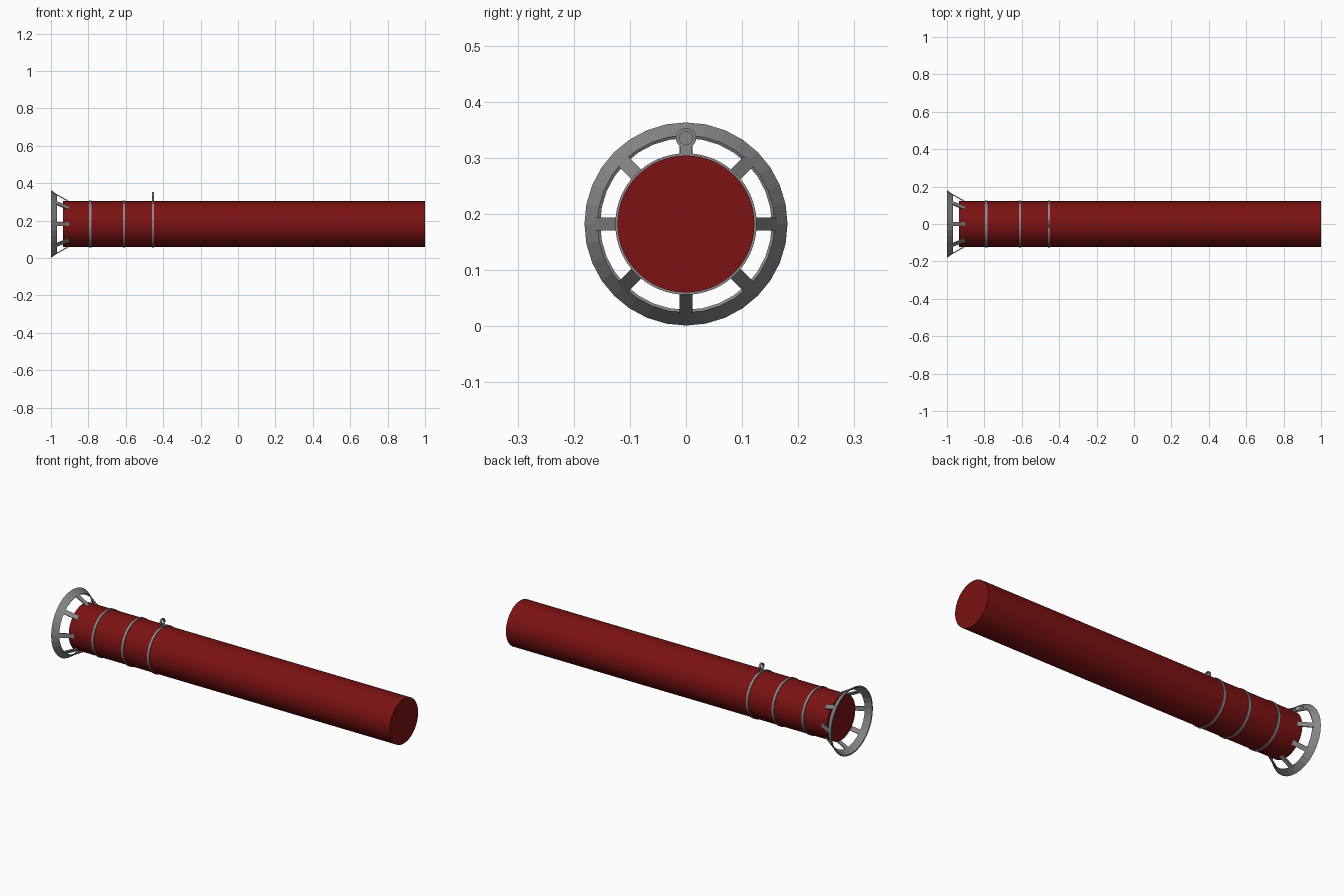
import bpy, bmesh, math
from mathutils import Matrix, Vector

if "Cube" in bpy.data.objects:
    bpy.data.objects.remove(bpy.data.objects["Cube"])

AXIS_Z = 0.182
BODY_R = 0.122


def material(name, color):
    m = bpy.data.materials.new(name)
    m.use_nodes = True
    m.diffuse_color = color
    m.node_tree.nodes["Principled BSDF"].inputs["Base Color"].default_value = color
    return m


red = material("dark red", (0.2, 0.006, 0.006, 1))
grey = material("steel grey", (0.25, 0.25, 0.25, 1))


def add_object(name, bm, mat):
    bmesh.ops.recalc_face_normals(bm, faces=bm.faces)
    mesh = bpy.data.meshes.new(name)
    bm.to_mesh(mesh)
    bm.free()
    mesh.materials.append(mat)
    obj = bpy.data.objects.new(name, mesh)
    bpy.context.collection.objects.link(obj)
    return obj


def lathe(name, profile, mat, steps, closed=True, z=AXIS_Z):
    """Spin (x, radius) points around a lengthwise axis at height z."""
    bm = bmesh.new()
    loops = []
    for i in range(steps):
        a = math.tau * i / steps
        loops.append([bm.verts.new((x, r * math.sin(a), z + r * math.cos(a)))
                      for x, r in profile])
    n = len(profile)
    for i in range(steps):
        a, b = loops[i], loops[(i + 1) % steps]
        for j in range(n if closed else n - 1):
            k = (j + 1) % n
            bm.faces.new((a[j], a[k], b[k], b[j]))
    if not closed:
        for j in (0, n - 1):
            bm.faces.new([loop[j] for loop in loops])
    return add_object(name, bm, mat)


def bar(name, start, end, width, thick, angle=0):
    """Flat bar between two (x, radius) points, turned around the long axis."""
    a, b = Vector((start[0], 0, start[1])), Vector((end[0], 0, end[1]))
    d = b - a
    bm = bmesh.new()
    bmesh.ops.create_cube(bm, size=1)
    bmesh.ops.scale(bm, vec=(d.length, width, thick), verts=bm.verts)
    tilt = Matrix.Rotation(-math.atan2(d.z, d.x), 4, 'Y')
    bm.transform(Matrix.Translation((0, 0, AXIS_Z)) @ Matrix.Rotation(angle, 4, 'X')
                 @ Matrix.Translation((a + b) / 2) @ tilt)
    return add_object(name, bm, grey)


# Long solid body
lathe("body", [(-0.935, BODY_R), (1, BODY_R)], red, 64, closed=False)

# Thin clamping bands
for i, x in enumerate((-0.79, -0.61, -0.455)):
    lathe(f"band_{i + 1}", [(x - 0.006, 0.119), (x - 0.006, 0.126),
                            (x + 0.006, 0.126), (x + 0.006, 0.119)], grey, 64)

# Flared end ring
lathe("flared_ring", [(-1, 0.181), (-0.967, 0.158),
                      (-0.970, 0.153), (-1, 0.174)], grey, 32)

# Struts joining the ring to the body
for i in range(8):
    bar(f"strut_{i + 1}", (-0.974, 0.1595), (-0.905, 0.1205), 0.024, 0.006,
        math.tau * i / 8)

# Hanging eyelet on the last band
lathe("eyelet", [(-0.460, 0.012), (-0.460, 0.018),
                 (-0.450, 0.018), (-0.450, 0.012)], grey, 24, z=AXIS_Z + 0.153)
bar("eyelet_stem", (-0.455, 0.120), (-0.455, 0.140), 0.02, 0.01)
